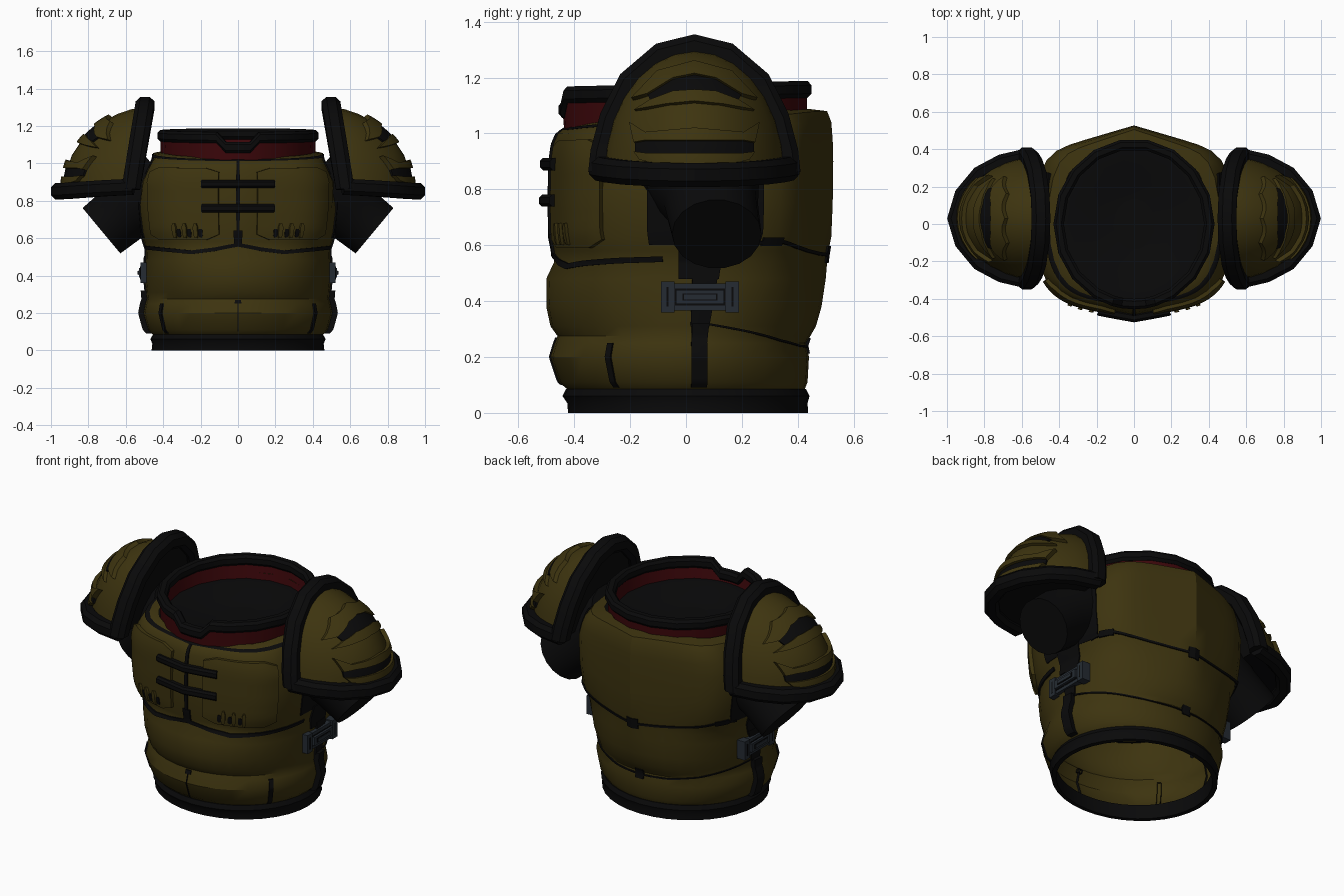
import bpy, bmesh, math
from mathutils import Vector as V

if "Cube" in bpy.data.objects:
    bpy.data.objects.remove(bpy.data.objects["Cube"])


def colour(name, rgb):
    m = bpy.data.materials.new(name)
    m.diffuse_color = (*rgb, 1)
    m.use_nodes = True
    m.node_tree.nodes["Principled BSDF"].inputs["Base Color"].default_value = m.diffuse_color
    return m


OLIVE = colour("olive", (0.047, 0.034, 0.0048))
BLACK = colour("black", (0.0028, 0.0028, 0.003))
RED = colour("dark_red", (0.045, 0.002, 0.003))
SLATE = colour("slate", (0.018, 0.024, 0.032))


def mk(name, verts, faces, mat, mirror=True):
    me = bpy.data.meshes.new(name)
    bm = bmesh.new()
    vs = [bm.verts.new(v) for v in verts]
    for f in faces:
        bm.faces.new([vs[i] for i in f])
    bmesh.ops.remove_doubles(bm, verts=bm.verts[:], dist=1e-5)
    bmesh.ops.recalc_face_normals(bm, faces=bm.faces[:])
    bm.to_mesh(me)
    bm.free()
    me.materials.append(mat)
    ob = bpy.data.objects.new(name, me)
    bpy.context.collection.objects.link(ob)
    if mirror:
        ob.modifiers.new("mirror", 'MIRROR').use_mirror_merge = False
    return ob


def grid(name, rows, mat, mirror=True, wrap=False, caps=False):
    """Skin a list of equally long rows of points."""
    n, k = len(rows[0]), len(rows)
    faces = [(i * n + j, i * n + (j + 1) % n, (i + 1) * n + (j + 1) % n, (i + 1) * n + j)
             for i in range(k - 1) for j in range(n if wrap else n - 1)]
    if caps:
        faces += [tuple(range(n)), tuple(range((k - 1) * n, k * n))]
    return mk(name, [p for r in rows for p in r], faces, mat, mirror)


def patch(name, fn, nu, nv, h, mat, mirror=True, base=-0.012):
    """Raised plate with side walls over a surface fn(u, v, offset)."""
    us = [0] + [i / nu for i in range(nu + 1)] + [1]
    vs = [0] + [j / nv for j in range(nv + 1)] + [1]
    rows = [[fn(u, v, base if i in (0, nu + 2) or j in (0, nv + 2) else h)
             for j, v in enumerate(vs)] for i, u in enumerate(us)]
    return grid(name, rows, mat, mirror)


def sweep(name, pts, centre, axis, ha, hr, mat, mirror=True, closed=False):
    """Chamfered bar along pts; ha is half size along axis, hr half size radially."""
    section = [(1, .5), (.5, 1), (-.5, 1), (-1, .5), (-1, -.5), (-.5, -1), (.5, -1), (1, -.5)]
    rows = []
    for p in map(V, pts):
        r = p - V(centre)
        r = (r - V(axis) * r.dot(V(axis))).normalized()
        rows.append([p + V(axis) * ha * a + r * hr * b for a, b in section])
    if closed:
        rows.append(rows[0])
    return grid(name, rows, mat, mirror, wrap=True, caps=not closed)


def along(pts, u):
    t = u * (len(pts) - 1)
    i = min(int(t), len(pts) - 2)
    return [a + (b - a) * (t - i) for a, b in zip(pts[i], pts[i + 1])]


# Torso rings: height, half width, front depth, back depth
RINGS = [(.085, .455, .425, .425), (.11, .48, .455, .435), (.2, .505, .485, .44), (.25, .495, .47, .43),
         (.275, .487, .46, .445), (.31, .49, .485, .465), (.38, .497, .50, .485), (.48, .495, .50, .50),
         (.54, .492, .472, .505), (.58, .505, .475, .51), (.63, .52, .485, .52), (.75, .535, .488, .525),
         (.9, .54, .485, .527), (.97, .52, .475, .525), (1.02, .495, .46, .52), (1.05, .46, .435, .505),
         (1.06, .40, .40, .42)]


def torso(deg, z, off=0):
    i = max(k for k in range(len(RINGS) - 1) if k == 0 or RINGS[k][0] <= z)
    a, b = RINGS[i], RINGS[i + 1]
    t = (z - a[0]) / (b[0] - a[0])
    w, f, k = (a[n] + (b[n] - a[n]) * t + off for n in (1, 2, 3))
    c, s = math.cos(math.radians(deg)), math.sin(math.radians(deg))
    m = min(1, max(0, (z - .3) / .35))      # round waist blends to a boxier, creased chest
    q = abs(c)
    box_s = -(1 - .2 * q) * max(0, 1 - q ** 6) ** .5 if s < 0 else (1 - .3 * q) * max(0, 1 - q ** 10) ** .5
    y = (f if s < 0 else k) * (s + (box_s - s) * m)
    lim = .56 - .105 * min(1, max(0, (z - .8) / .22)) + off    # flat sides under the arms
    return V((math.copysign(min(w * q, lim), c), y, z + .03 * min(1, max(0, (z - .95) / .1)) * s))


STEPS = [i * 10 for i in range(36)]
grid("torso_shell", [[torso(d, r[0]) for d in STEPS] for r in RINGS], OLIVE, False, wrap=True)

# Waistband, with an inner wall
band = [(.085, .43, .405, .405), (.085, .455, .43, .43), (.06, .468, .442, .442), (.035, .458, .425, .435),
        (0, .462, .422, .437), (0, .435, .40, .41), (.085, .43, .405, .405)]
grid("waistband", [[(w * math.cos(math.radians(d)), (b if d < 180 else f) * math.sin(math.radians(d)), z)
                    for d in STEPS] for z, w, f, b in band], BLACK, False, wrap=True)


# Seams between the armour plates
def seam(name, path, wd, wz, h=.006, n=20):
    def fn(u, v, off):
        d, z = along(path, u)
        return torso(d + (v - .5) * wd, z + (v - .5) * wz, off)
    patch(name, fn, n, 2, h, BLACK)


seam("chest_seam", [(-90, .565), (-75, .54), (-60, .525), (-45, .535), (-25, .545), (-8, .55)], 0, .02, n=30)
seam("back_seam", [(18, .60), (28, .62), (45, .595), (60, .58), (75, .57), (90, .565)], 0, .012, n=30)
seam("lower_side_seam", [(8, .32), (30, .29), (50, .26), (70, .24), (90, .235)], 0, .007)
seam("front_low_seam", [(-35, .09), (-35, .25)], 2.8, 0)
seam("back_seam_joint", [(86, .567), (90, .567)], 0, .06, n=3)
seam("back_seam_corner", [(23, .612), (33, .612)], 0, .03, n=4)
seam("lower_back_joint", [(87, .24), (90, .24)], 0, .055, n=3)
seam("chest_centre_seam", [(-90, .57), (-90, 1.04)], 2, 0, .008)
seam("belly_centre_seam", [(-90, .10), (-90, .27)], .5, 0)
seam("belly_notch", [(-90, .25), (-90, .27)], 4, 0, n=3)
seam("sternum_notch", [(-90, .56), (-90, .64)], 5, 0, .009, n=6)
seam("side_strip", [(6, .09), (6, .32)], 7, 0, .03)
seam("side_strip_upper", [(6, .31), (6, .50)], 8, 0, .01)
seam("armhole_lower", [(4, .48), (4, .62)], 13, 0, .008)
seam("armhole", [(5, .60), (5, 1.03)], 34, 0, .006)


# Chest panels with vents
def chest(d0, d1, z0, z1, cut):
    def fn(u, v, off):
        e = max(0, 1 - min(u, 1 - u) / .16) * cut
        return torso(d0 + (d1 - d0) * u, z0 + e + (z1 - z0 - 2 * e) * v, off)
    return fn


patch("chest_panel", chest(-79, -29, .59, .985, .03), 18, 12, .018, OLIVE)
for d in (-68, -61, -54):
    patch("vent_slot", chest(d - 1.3, d + 1.3, .605, .65, .008), 4, 3, .021, BLACK)
    patch("vent_ridge", chest(d + 1.3, d + 4, .60, .68, .02), 4, 3, .03, OLIVE)

# Two clasp bars across the chest
for z in (.89, .76):
    sweep("clasp_bar", [torso(d, z, .016) for d in range(-110, -69, 5)], (0, 0, z), (0, 0, 1),
          .022, .022, BLACK, False)

# Collar: red wall, black rim dipping at the front, dark neck lining
ANG = [-90, -81, -74] + list(range(-60, 241, 20)) + [254, 261]


def collar(d, grow, z=None):
    c, s = math.cos(math.radians(d)), math.sin(math.radians(d))
    top = 1.085 if abs(c) < .17 and s < 0 else 1.148 + .01 * s
    return V(((.405 + grow) * c, (.43 + grow) * s, top if z is None else z))


grid("collar_wall", [[collar(d, -.03, 1.01) for d in ANG], [collar(d, -.01) for d in ANG],
                     [collar(d, .012) for d in ANG], [collar(d, .005, 1.0) for d in ANG]],
     RED, False, wrap=True)
sweep("collar_rim", [collar(d, -.002) for d in ANG], (0, 0, 0), (0, 0, 1), .03, .028, BLACK, False, True)
grid("neck_lining", [[collar(d, g, z) for d in ANG]
                     for g, z in ((-.025, 1.05), (-.07, 1.05), (-.2, 1.01), (-.39, 1.0))],
     BLACK, False, wrap=True)
mk("neck_floor", [collar(d, -.2, 1.005) for d in ANG], [tuple(range(len(ANG)))], BLACK, False)
seam("neck_trim", [(d, 1.045) for d in (-90, -45, 0)], 0, .012, .006)

# Sleeves: tapered tubes pointing out and down
e2 = V((.64, 0, .77))
rows = []
for c, r in (((.38, .05, .90), .22), ((.50, .05, .82), .21), ((.60, .09, .745), .168), ((.73, .11, .64), .16)):
    rows.append([V(c) + V((0, 1, 0)) * r * math.cos(a * math.pi / 9) + e2 * r * math.sin(a * math.pi / 9)
                 for a in range(18)])
grid("sleeve", rows, BLACK, wrap=True, caps=True)


# Shoulder guard dome, as a height field over the side plane
def dome(y, z, off=0):
    p, q = (y - .03) / .325, (z - .86) / .44
    x0 = .58 - .08 * q
    f = max(0, 1 - p * p - q * q) ** .6
    return V((x0 + (.93 - x0) * f + off * .8, y + off * p * .5, z + off * q * .7))


def polar(r, a):
    return .03 + .325 * r * math.cos(a), .86 + .44 * r * math.sin(a)


ARC = [math.pi * i / 14 for i in range(15)]
grid("shoulder_dome", [[dome(*polar(r, a)) for a in ARC] for r in (1, .975, .92, .8, .62, .42, .2, 0)], OLIVE)
mk("shoulder_lining", [dome(*polar(1, a)) + V((-.02, 0, 0)) for a in ARC], [tuple(range(15))], BLACK)

# Heavy border: arch beside the neck and rim along the bottom
half = [(.335, .86), (.328, .93), (.30, 1.045), (.24, 1.175), (.125, 1.278), (0, 1.31)]
arch = half + [(-y, z) for y, z in half[-2::-1]]
sweep("shoulder_arch", [(.575 - .08 * (z - .85) / .47, y + .03, z) for y, z in arch],
      (0, .03, .84), (1, 0, 0), .05, .045, BLACK)
half = [(.56, .335, .875), (.70, .305, .868), (.82, .245, .86), (.915, .135, .853), (.957, 0, .851)]
rim = half + [(x, -y, z) for x, y, z in half[-2::-1]]
sweep("shoulder_rim", [(x, y + .03, z) for x, y, z in rim], (.5, .03, 0), (0, 0, 1), .043, .042, BLACK)
mk("shoulder_underside", [(x, y + .03, z - .01) for x, y, z in rim], [tuple(range(len(rim)))], BLACK)


# Raised frames and dark slots on the dome, given by right halves of their edges
def strip(name, top, low, h, mat):
    def full(e):
        return [(-y, z) for y, z in e[:0:-1]] + e

    def fn(u, v, off):
        a, b = along(full(top), u), along(full(low), u)
        return dome(.03 + a[0] + (b[0] - a[0]) * v, a[1] + (b[1] - a[1]) * v, off)
    patch(name, fn, 12, 4, h, mat)


slot_top = [(0, 1.205), (.075, 1.19), (.165, 1.135)]
slot_low = [(0, 1.15), (.075, 1.145), (.155, 1.115)]
strip("upper_hood", [(0, 1.25), (.13, 1.215), (.22, 1.12)], slot_top, .02, OLIVE)
strip("upper_slot", slot_top, slot_low, .008, BLACK)
strip("upper_lip", slot_low, [(0, 1.11), (.10, 1.10), (.21, 1.08)], .018, OLIVE)
strip("lower_hood", [(0, 1.015), (.17, 1.0), (.225, 1.035)], [(0, .972), (.17, .972), (.21, .965)], .026, OLIVE)
strip("lower_slot", [(0, .972), (.17, .972), (.21, .965)], [(0, .928), (.17, .928), (.21, .933)], .008, BLACK)
strip("lower_lip", [(0, .928), (.17, .928), (.21, .933)], [(0, .885), (.11, .885), (.19, .905)], .026, OLIVE)


# Side buckles
def box(name, x0, x1, y0, y1, z0, z1, mat):
    rows = [[(x, y0, z0), (x, y1, z0), (x, y1, z1), (x, y0, z1)] for x in (x0, x1)]
    grid(name, rows, mat, wrap=True, caps=True)


box("buckle_plate", .47, .515, -.06, .16, .367, .463, SLATE)
box("buckle_recess", .51, .517, -.042, .142, .385, .445, BLACK)
box("buckle_latch", .51, .53, -.036, .136, .39, .44, SLATE)
box("buckle_latch_slot", .52, .533, -.012, .112, .402, .428, BLACK)
box("buckle_latch_bar", .52, .536, -.007, .107, .406, .424, SLATE)
for y in (-.09, .142):
    box("buckle_end", .47, .522, y, y + .048, .36, .47, SLATE)
    box("buckle_end_slot", .51, .524, y + .02, y + .028, .38, .45, BLACK)

# Smooth shading with sharp creases
for ob in bpy.context.scene.objects:
    ob.select_set(True)
    bpy.context.view_layer.objects.active = ob
bpy.ops.object.shade_smooth_by_angle(angle=math.radians(32))
